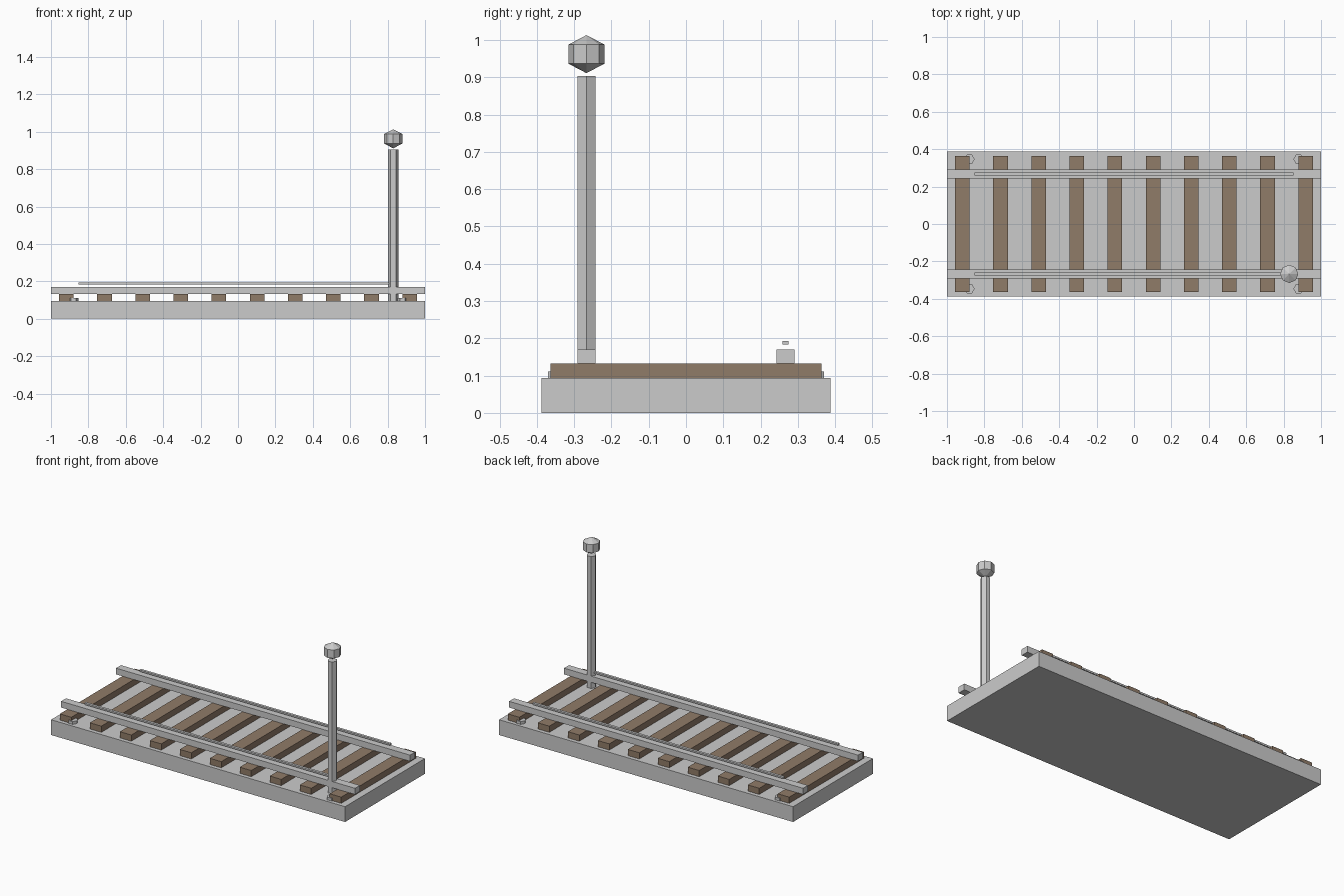
import bpy
from math import radians

if "Cube" in bpy.data.objects:
    bpy.data.objects.remove(bpy.data.objects["Cube"])

RAIL_Y = 0.267
wood = bpy.data.materials.new("wood")
wood.diffuse_color = (0.28, 0.2, 0.14, 1)
wood.use_nodes = True
wood.node_tree.nodes["Principled BSDF"].inputs["Base Color"].default_value = wood.diffuse_color


def box(name, x, y, z, mat=None):
    """Box from (min, max) ranges on each axis."""
    bpy.ops.mesh.primitive_cube_add(size=1, location=[sum(r) / 2 for r in (x, y, z)])
    ob = bpy.context.object
    ob.name = name
    ob.scale = [r[1] - r[0] for r in (x, y, z)]
    bpy.ops.object.transform_apply(location=False, rotation=False, scale=True)
    if mat:
        ob.data.materials.append(mat)
    return ob


def hex_prism(name, x, y, z, r):
    """Six-sided prism with corners pointing along x."""
    bpy.ops.mesh.primitive_cylinder_add(vertices=6, radius=r, depth=z[1] - z[0],
                                        location=(x, y, sum(z) / 2),
                                        rotation=(0, 0, radians(30)))
    bpy.context.object.name = name


# Ballast bed
box("track_bed", (-1, 1), (-0.388, 0.388), (0, 0.094))

# Wooden sleepers
for i in range(10):
    cx = -0.918 + i * 0.204
    box(f"sleeper_{i + 1}", (cx - 0.039, cx + 0.039), (-0.364, 0.364), (0.094, 0.132), wood)

# Rails with a thin strip hovering above each
for side, s in (("front", -1), ("back", 1)):
    y = s * RAIL_Y
    box(f"{side}_rail", (-1, 1), (y - 0.024, y + 0.024), (0.132, 0.17))
    box(f"{side}_rail_strip", (-0.852, 0.852), (y - 0.008, y + 0.008), (0.183, 0.193))

    # Corner bolts
    for end, e in (("left", -1), ("right", 1)):
        hex_prism(f"{side}_{end}_bolt", e * 0.88, s * 0.346, (0.094, 0.111), 0.028)

# Signal post and faceted lamp
hex_prism("signal_post", 0.83, -RAIL_Y, (0.094, 0.904), 0.028)
bpy.ops.mesh.primitive_uv_sphere_add(segments=8, ring_count=2, radius=1,
                                     location=(0.83, -RAIL_Y, 0.962))
lamp = bpy.context.object
lamp.name = "signal_lamp"
lamp.scale = (0.056, 0.056, 0.051)
bpy.ops.object.transform_apply(location=False, rotation=False, scale=True)
